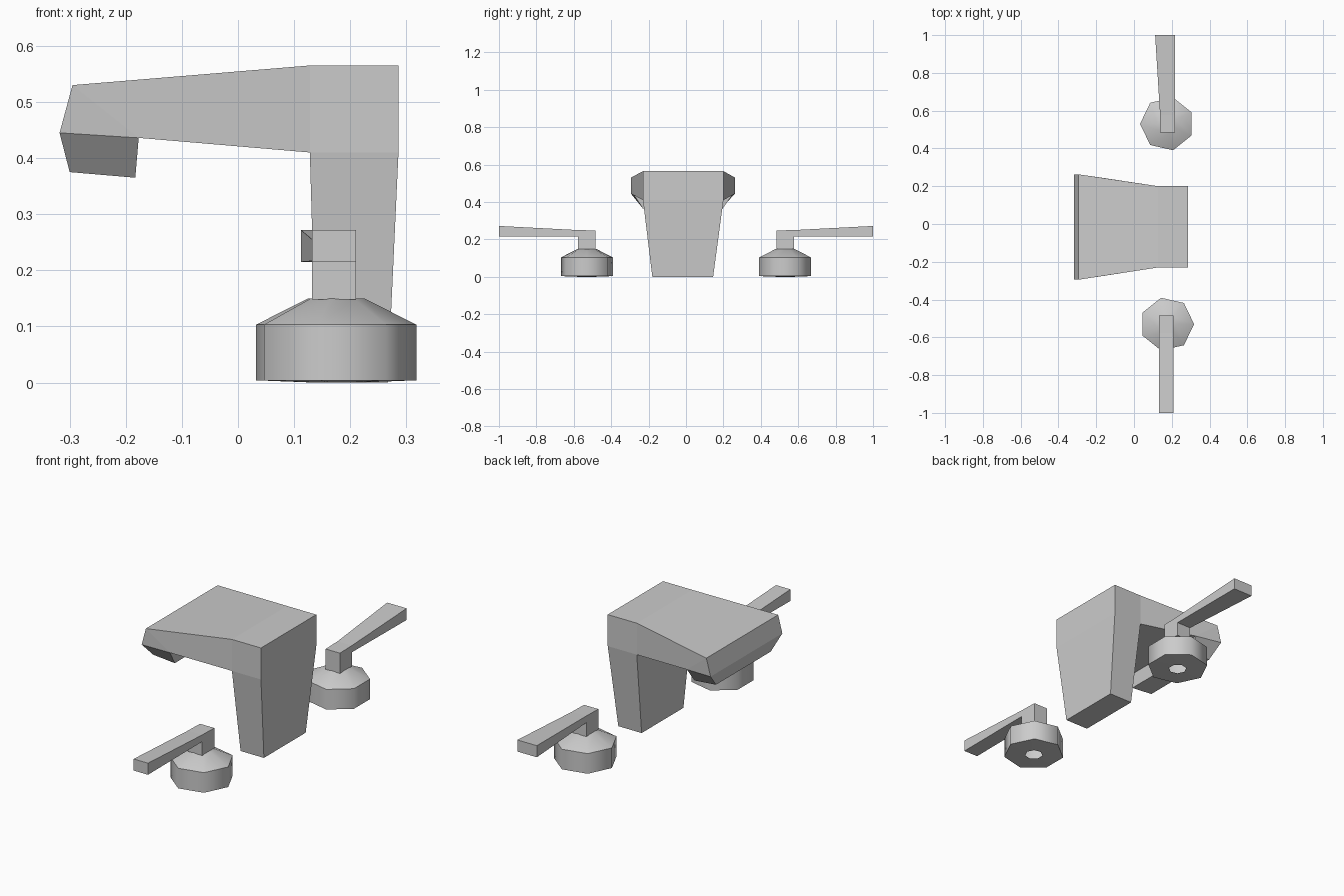
import bpy, bmesh, math

if "Cube" in bpy.data.objects:
    bpy.data.objects.remove(bpy.data.objects["Cube"])


def finish(name, bm):
    bmesh.ops.recalc_face_normals(bm, faces=bm.faces)
    me = bpy.data.meshes.new(name)
    bm.to_mesh(me)
    bm.free()
    ob = bpy.data.objects.new(name, me)
    bpy.context.collection.objects.link(ob)
    return ob


def slab(name, pts, sides, place):
    """Closed profile of (u, v, low, high) spanned between its low and high sides."""
    bm = bmesh.new()
    lo = [bm.verts.new(place(u, v, a)) for u, v, a, b in pts]
    hi = [bm.verts.new(place(u, v, b)) for u, v, a, b in pts]
    n = len(pts)
    for i in range(n):
        j = (i + 1) % n
        bm.faces.new((lo[i], lo[j], hi[j], hi[i]))
    for f in sides:
        bm.faces.new([lo[i] for i in f])
        bm.faces.new([hi[i] for i in reversed(f)])
    return finish(name, bm)


def lathe(name, profile, steps, center, start):
    bm = bmesh.new()
    rings = []
    for r, z in profile:
        angles = [start + 2 * math.pi * k / steps for k in range(steps)]
        rings.append([bm.verts.new((center[0] + r * math.cos(a),
                                    center[1] + r * math.sin(a), z)) for a in angles])
    for p, q in zip(rings, rings[1:]):
        for k in range(steps):
            m = (k + 1) % steps
            bm.faces.new((p[k], p[m], q[m], q[k]))
    bm.faces.new(rings[-1])
    ob = finish(name, bm)
    bpy.ops.object.select_all(action='DESELECT')
    ob.select_set(True)
    bpy.context.view_layer.objects.active = ob
    bpy.ops.object.shade_smooth_by_angle(angle=math.radians(58))
    return ob


# Spout: column, flared arm and downturned nozzle
foot, body, tip, outlet = (-.18, .145), (-.23, .2), (-.295, .263), (-.23, .196)
spout = [(.14, 0, *foot), (.267, 0, *foot), (.286, .41, *body), (.286, .565, *body),
         (.128, .565, *body), (-.295, .53, *tip), (-.318, .445, *tip),
         (-.3, .375, *outlet), (-.183, .365, *outlet), (-.177, .436, -.277, .246),
         (.128, .41, *body)]
slab("spout", spout,
     [(0, 1, 2, 10), (10, 2, 3, 4), (10, 4, 5, 9), (9, 5, 6), (6, 7, 8, 9)],
     lambda x, z, y: (x, y, z))

# Handles: seven-sided base with conical cap, stem and lever
for side, label, near, end in ((-1, "front", (.132, .21), (.132, .21)),
                               (1, "rear", (.138, .216), (.112, .218))):
    lathe(label + "_handle_base",
          [(.042, 0), (.143, .004), (.143, .103), (.05, .15)],
          7, (.175, side * .53), math.pi if side > 0 else 0)
    lever = [(.484, .148, *near), (.578, .148, *near), (.578, .217, *near),
             (1, .215, *end), (1, .272, *end), (.578, .25, *near), (.484, .248, *near)]
    slab(label + "_lever", lever, [(0, 1, 2, 5, 6), (2, 3, 4, 5)],
         lambda y, z, x: (x, side * y, z))
